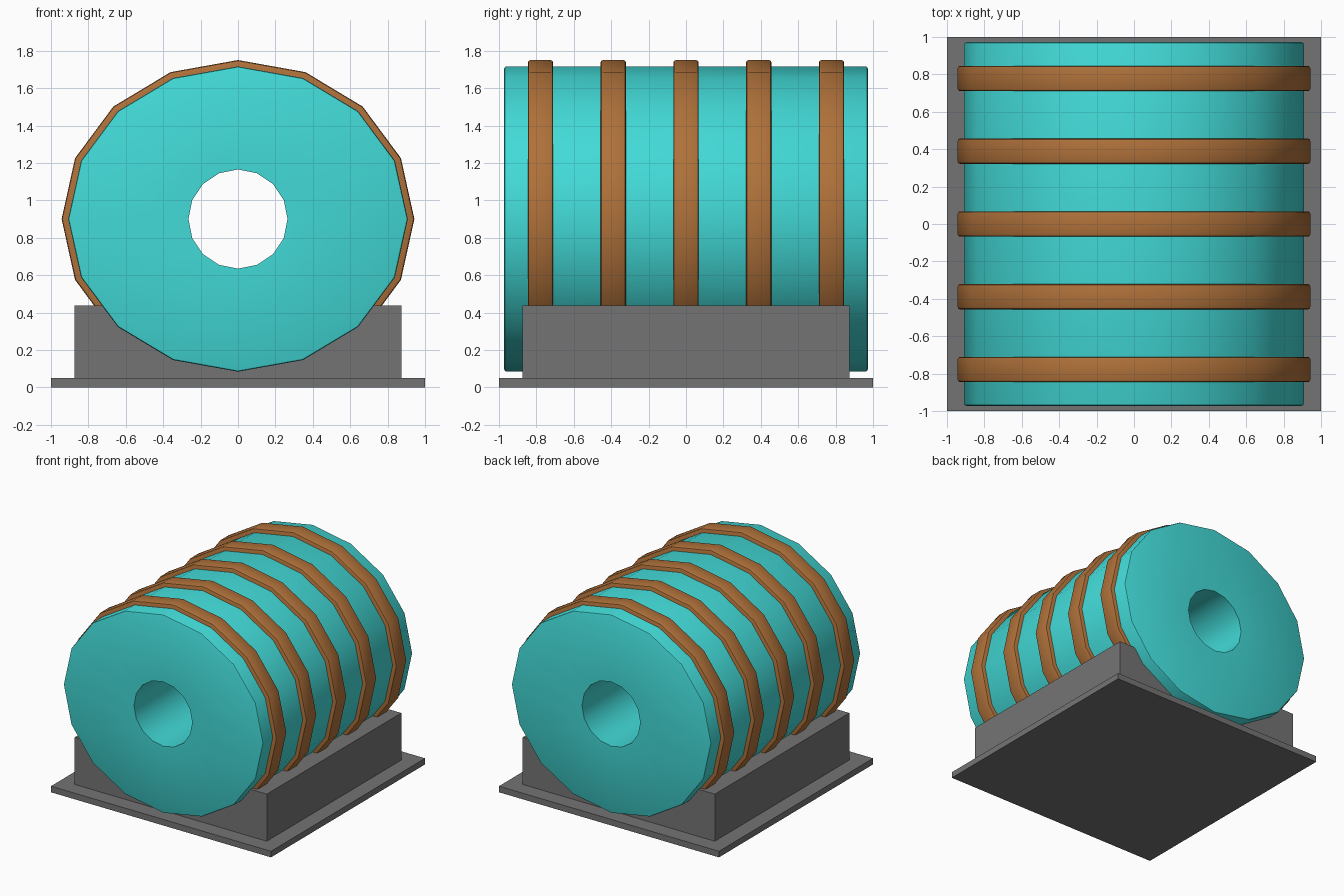
import bpy, bmesh, math

if "Cube" in bpy.data.objects:
    bpy.data.objects.remove(bpy.data.objects["Cube"])

SIDES = 16
AXIS_Z = 0.90


def material(name, rgb):
    m = bpy.data.materials.new(name)
    m.diffuse_color = (*rgb, 1)
    m.use_nodes = True
    m.node_tree.nodes["Principled BSDF"].inputs["Base Color"].default_value = m.diffuse_color
    return m


teal = material("teal", (0.054, 0.70, 0.68))
copper = material("copper", (0.43, 0.165, 0.042))
grey = material("grey", (0.175, 0.175, 0.175))


def finish(bm, name, mat, smooth=False):
    bmesh.ops.recalc_face_normals(bm, faces=bm.faces)
    me = bpy.data.meshes.new(name)
    bm.to_mesh(me)
    bm.free()
    me.materials.append(mat)
    ob = bpy.data.objects.new(name, me)
    bpy.context.collection.objects.link(ob)
    if smooth:
        bpy.ops.object.select_all(action='DESELECT')
        ob.select_set(True)
        bpy.context.view_layer.objects.active = ob
        bpy.ops.object.shade_smooth_by_angle(angle=math.radians(30))
    return ob


def sleeve(name, mat, y, half, outer, inner, bevel):
    """Sixteen-sided oval sleeve along y, with bevelled outer rims."""
    (ox, oz), (ix, iz) = outer, inner
    k = bevel * 0.3
    profile = [(ix, iz, -half), (ox - bevel, oz - bevel, -half),
               (ox - k, oz - k, -half + k), (ox, oz, -half + bevel),
               (ox, oz, half - bevel), (ox - k, oz - k, half - k),
               (ox - bevel, oz - bevel, half), (ix, iz, half)]
    bm = bmesh.new()
    loops = []
    for rx, rz, dy in profile:
        loops.append([bm.verts.new((rx * math.sin(a), y + dy, AXIS_Z + rz * math.cos(a)))
                      for a in (math.tau * i / SIDES for i in range(SIDES))])
    for j, loop in enumerate(loops):
        nxt = loops[(j + 1) % len(loops)]
        for i in range(SIDES):
            n = (i + 1) % SIDES
            bm.faces.new((loop[i], loop[n], nxt[n], nxt[i]))
    return finish(bm, name, mat, True)


def box(name, mat, half, z0, z1):
    bm = bmesh.new()
    bmesh.ops.create_cube(bm, size=1)
    for v in bm.verts:
        v.co.x *= half * 2
        v.co.y *= half * 2
        v.co.z = z1 if v.co.z > 0 else z0
    return finish(bm, name, mat)


# Base plate and support block
box("base_plate", grey, 1.0, 0.0, 0.05)
box("support_block", grey, 0.873, 0.05, 0.437)

# Hollow drum
sleeve("drum", teal, 0, 0.972, (0.908, 0.816), (0.265, 0.265), 0.012)

# Five raised bands around the drum
for i in range(5):
    sleeve(f"band_{i + 1}", copper, (i - 2) * 0.389, 0.068,
           (0.943, 0.850), (0.86, 0.77), 0.014)
